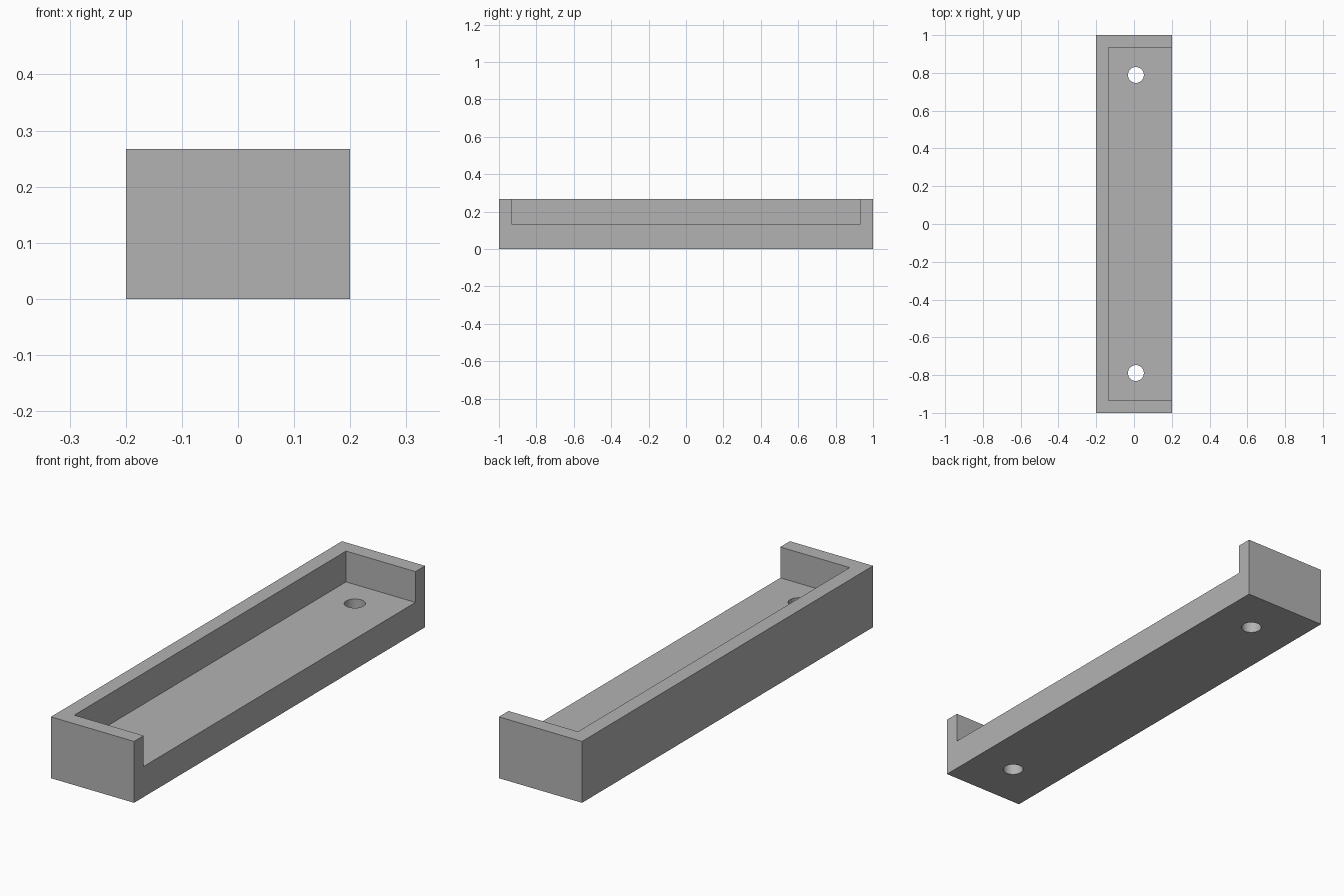
import bpy

if "Cube" in bpy.data.objects:
    bpy.data.objects.remove(bpy.data.objects["Cube"], do_unlink=True)

WIDTH, LENGTH, HEIGHT = 0.4, 2.0, 0.267
WALL, FLOOR = 0.066, 0.133
HOLE_X, HOLE_Y, HOLE_R = 0.01, 0.789, 0.042

grey = bpy.data.materials.new("plain grey")
grey.use_nodes = True
colour = (0.45, 0.45, 0.45, 1)
grey.diffuse_color = colour
grey.node_tree.nodes["Principled BSDF"].inputs["Base Color"].default_value = colour


def box(name, low, high):
    centre = [(a + b) / 2 for a, b in zip(low, high)]
    bpy.ops.mesh.primitive_cube_add(size=1, location=centre)
    obj = bpy.context.object
    obj.name = name
    obj.scale = [b - a for a, b in zip(low, high)]
    bpy.ops.object.transform_apply(location=True, rotation=False, scale=True)
    obj.data.materials.append(grey)
    return obj


def cut(target, cutter):
    mod = target.modifiers.new(cutter.name, 'BOOLEAN')
    mod.operation = 'DIFFERENCE'
    mod.solver = 'EXACT'
    mod.object = cutter
    bpy.context.view_layer.objects.active = target
    bpy.ops.object.modifier_apply(modifier=mod.name)
    bpy.data.objects.remove(cutter, do_unlink=True)


# Solid tray block
tray = box("tray", (-WIDTH / 2, -LENGTH / 2, 0), (WIDTH / 2, LENGTH / 2, HEIGHT))

# Recess, open at the top and along the +x side
inner = LENGTH / 2 - WALL
cut(tray, box("recess_cutter", (-WIDTH / 2 + WALL, -inner, FLOOR),
              (WIDTH, inner, HEIGHT * 2)))

# Screw holes through the floor
for side in (-1, 1):
    bpy.ops.mesh.primitive_cylinder_add(vertices=48, radius=HOLE_R, depth=1,
                                        location=(HOLE_X, side * HOLE_Y, 0))
    hole = bpy.context.object
    hole.name = "hole_cutter"
    hole.data.materials.append(grey)
    cut(tray, hole)

# Smooth hole walls with sharp edges elsewhere
bpy.ops.object.select_all(action='DESELECT')
tray.select_set(True)
bpy.context.view_layer.objects.active = tray
bpy.ops.object.shade_smooth_by_angle()
